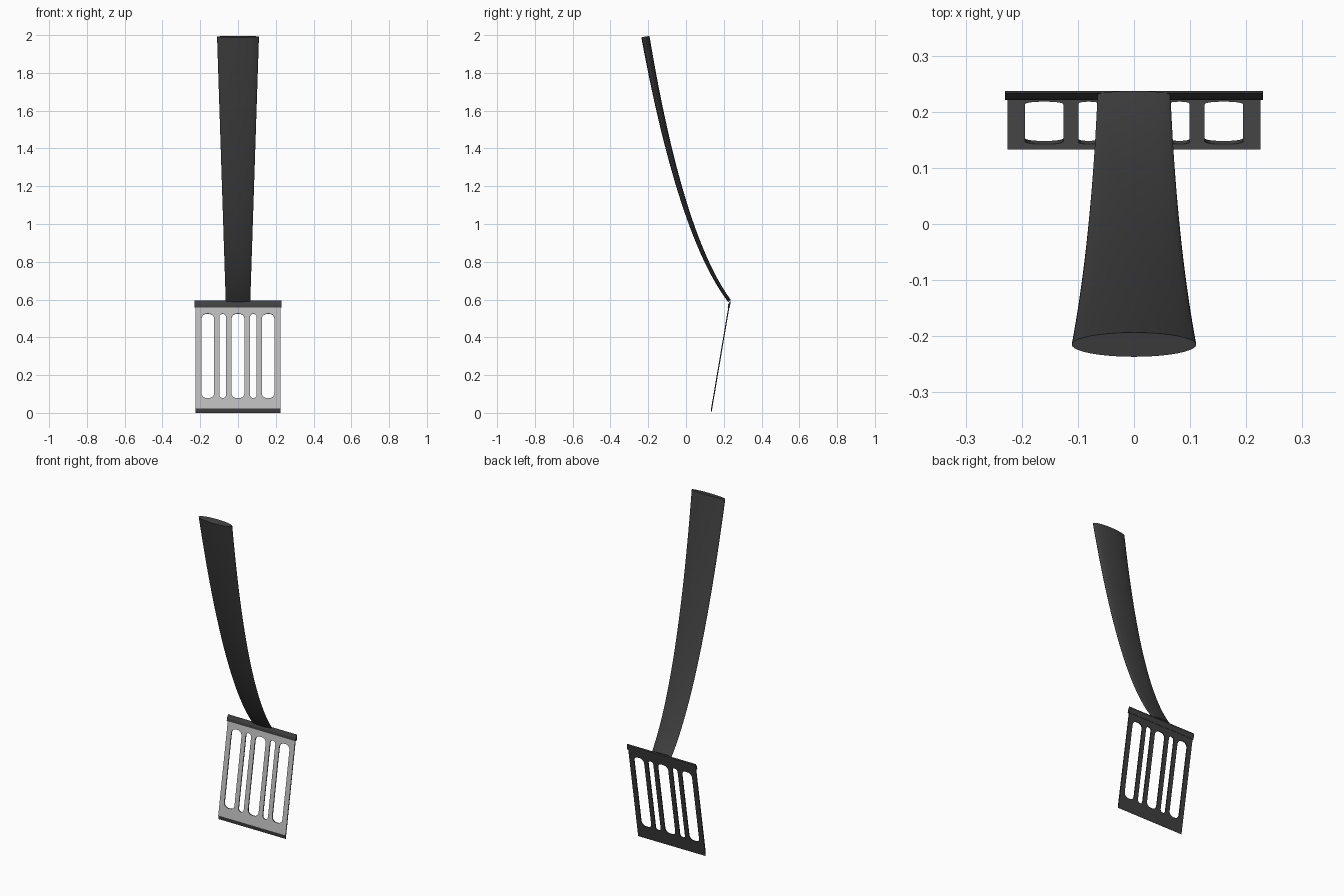
import bpy, bmesh, math
from mathutils import Vector, Matrix

if "Cube" in bpy.data.objects:
    bpy.data.objects.remove(bpy.data.objects["Cube"])

def material(name, v):
    m = bpy.data.materials.new(name)
    m.diffuse_color = (v, v, v, 1)
    m.use_nodes = True
    m.node_tree.nodes["Principled BSDF"].inputs["Base Color"].default_value = m.diffuse_color
    return m

dark = material("dark_plastic", 0.05)
steel = material("steel", 0.5)

TILT = math.atan2(0.10, 0.59)
TURN = Matrix.Translation((0, 0.132, 0.0)) @ Matrix.Rotation(math.pi / 2 - TILT, 4, 'X')

def rounded(x0, x1, y0, y1, r, n=6):
    pts = []
    for k, (cx, cy) in enumerate([(x1 - r, y1 - r), (x0 + r, y1 - r), (x0 + r, y0 + r), (x1 - r, y0 + r)]):
        for i in range(n + 1):
            a = math.pi / 2 * (k + i / n)
            pts.append((cx + r * math.cos(a), cy + r * math.sin(a)))
    return pts

# slotted blade: flat outline with five slots, extruded thin
cu = bpy.data.curves.new("blade", 'CURVE')
cu.dimensions, cu.fill_mode, cu.extrude = '2D', 'BOTH', 0.003

def outline(pts):
    s = cu.splines.new('POLY')
    s.points.add(len(pts) - 1)
    for p, (x, y) in zip(s.points, pts):
        p.co = (x, y, 0, 1)
    s.use_cyclic_u = True

outline([(-0.225, 0.022), (0.225, 0.022), (0.225, 0.59), (-0.225, 0.59)])
for cx, w, r in [(-0.160, 0.034, 0.028), (-0.081, 0.0175, 0.0174), (0, 0.035, 0.028),
                 (0.081, 0.0175, 0.0174), (0.160, 0.034, 0.028)]:
    outline([p for p in rounded(cx - w, cx + w, 0.079, 0.532, r)])
blade = bpy.data.objects.new("blade", cu)
bpy.context.collection.objects.link(blade)
bpy.context.view_layer.objects.active = blade
blade.select_set(True)
bpy.ops.object.convert(target='MESH')
blade = bpy.context.object
me = blade.data
me.materials.clear()
me.materials.append(dark)
me.materials.append(steel)
for p in me.polygons:
    p.material_index = 1 if p.normal.z > 0.9 else 0
me.transform(TURN)

def loft(name, rings, smooth=False):
    bm = bmesh.new()
    rows = [[bm.verts.new(p) for p in ring] for ring in rings]
    n = len(rows[0])
    for a, b in zip(rows, rows[1:]):
        for i in range(n):
            bm.faces.new((a[i], a[(i + 1) % n], b[(i + 1) % n], b[i]))
    bm.faces.new(rows[0])
    bm.faces.new(rows[-1])
    bmesh.ops.recalc_face_normals(bm, faces=bm.faces)
    mesh = bpy.data.meshes.new(name)
    bm.to_mesh(mesh)
    bm.free()
    mesh.materials.append(dark)
    ob = bpy.data.objects.new(name, mesh)
    bpy.context.collection.objects.link(ob)
    if smooth:
        bpy.ops.object.select_all(action='DESELECT')
        ob.select_set(True)
        bpy.context.view_layer.objects.active = ob
        bpy.ops.object.shade_smooth_by_angle(angle=math.radians(40))
    return ob

def bar(name, half, profile):
    # profile is (distance up the blade, offset towards the front)
    return loft(name, [[TURN @ Vector((x, v, d)) for v, d in profile] for x in (-half, half)])

# sharpened scraping edge and folded top rail
bar("scraping_edge", 0.225, [(0.001, -0.003), (0.022, -0.003), (0.022, 0.003), (0.001, -0.002)])
bar("top_rail", 0.23, [(0.566, -0.005), (0.598, -0.005), (0.603, -0.001), (0.582, 0.006), (0.566, 0.006)])

# curved, tapering handle with an oval section
P0, P1, P2 = Vector((0, 0.23, 0.593)), Vector((0, -0.03, 0.94)), Vector((0, -0.215, 1.992))
rings = []
for k in range(29):
    t = k / 28
    c = P0 * (1 - t) ** 2 + P1 * 2 * t * (1 - t) + P2 * t * t
    d = ((P1 - P0) * (1 - t) + (P2 - P1) * t).normalized()
    nrm = d.cross(Vector((1, 0, 0)))
    f = (c.z - P0.z) / (P2.z - P0.z)
    w, h = 0.065 + 0.046 * f, 0.009 + 0.013 * f
    rings.append([c + Vector((w * math.cos(a), 0, 0)) + nrm * h * math.sin(a)
                  for a in (2 * math.pi * i / 40 for i in range(40))])
loft("handle", rings, True)
